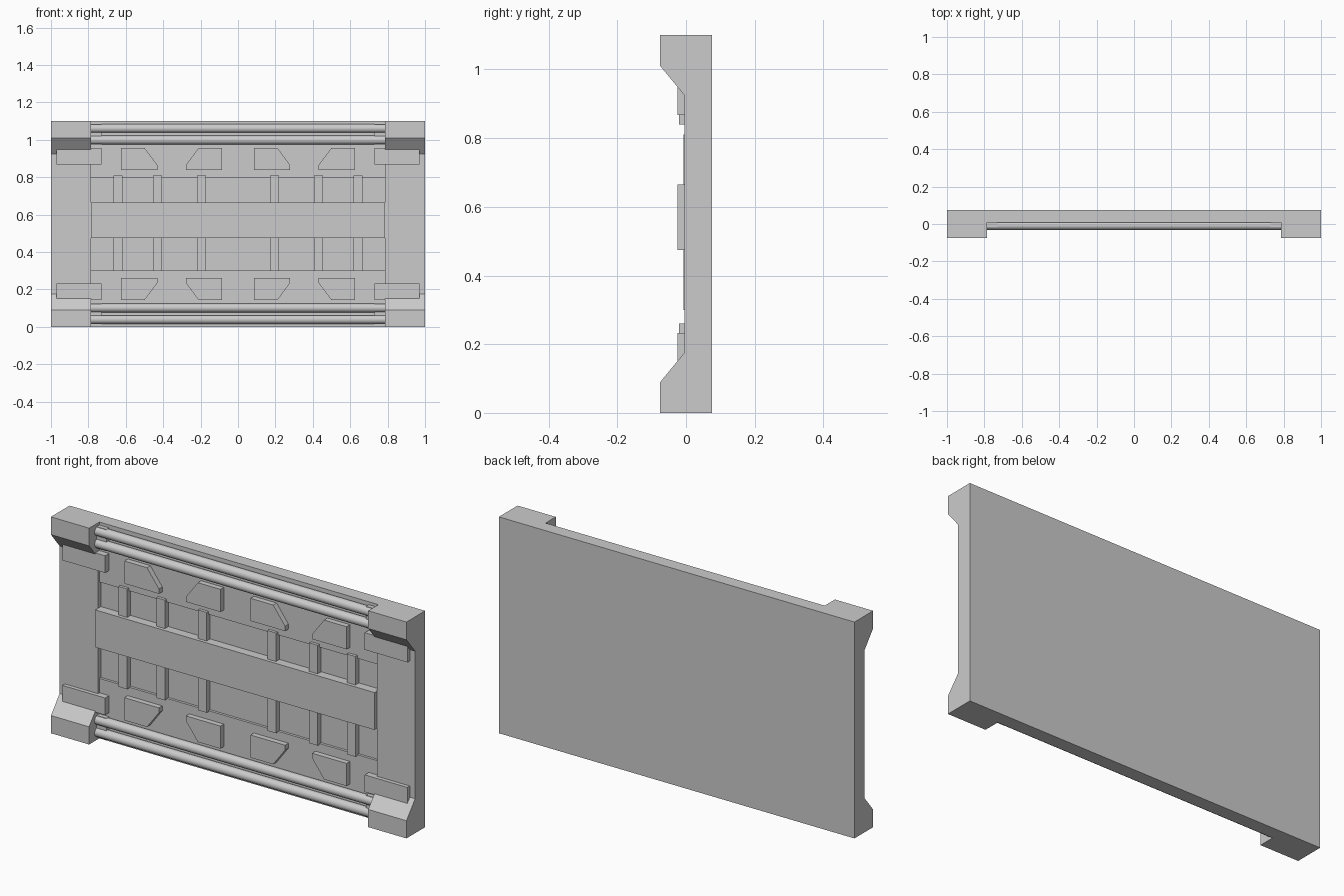
import bpy
import bmesh
from math import radians
from mathutils import Matrix, Vector

old = bpy.data.objects.get("Cube")
if old:
    bpy.data.objects.remove(old, do_unlink=True)

HEIGHT = 1.1
MID = HEIGHT / 2
INNER = 0.785     # half width of the central panel
BACK = 0.075
PANEL = 0.007     # front of the central panel
RECESS = 0.02     # front of the sunken field

grey = bpy.data.materials.new("plain grey")
grey.use_nodes = True
colour = (0.6, 0.6, 0.6, 1)
grey.diffuse_color = colour
grey.node_tree.nodes["Principled BSDF"].inputs["Base Color"].default_value = colour


def finish(name, bm):
    bmesh.ops.recalc_face_normals(bm, faces=bm.faces)
    mesh = bpy.data.meshes.new(name)
    bm.to_mesh(mesh)
    bm.free()
    mesh.materials.append(grey)
    obj = bpy.data.objects.new(name, mesh)
    bpy.context.collection.objects.link(obj)
    return obj


def prism(name, points, offset):
    """Extrude a flat outline along an offset."""
    bm = bmesh.new()
    face = bm.faces.new([bm.verts.new(p) for p in points])
    grown = bmesh.ops.extrude_face_region(bm, geom=[face])["geom"]
    verts = [v for v in grown if isinstance(v, bmesh.types.BMVert)]
    bmesh.ops.translate(bm, verts=verts, vec=Vector(offset))
    return finish(name, bm)


def box(name, x, y, z):
    corners = [(x[0], z[0]), (x[1], z[0]), (x[1], z[1]), (x[0], z[1])]
    return prism(name, [(a, y[0], c) for a, c in corners], (0, y[1] - y[0], 0))


def flip(z, upper):
    return z if upper else HEIGHT - z


# Back panel with a sunken field
box("back_panel", (-INNER, INNER), (RECESS, BACK), (0, HEIGHT))
for upper, row in ((True, "upper"), (False, "lower")):
    span = sorted(flip(z, upper) for z in (0.795, HEIGHT))
    box(row + "_panel", (-INNER, INNER), (PANEL, RECESS), span)

# Side posts with thickened, sloping ends
half = [(-0.005, 0.175), (-0.075, 0.09), (-0.075, 0)]
profile = [(BACK, 0), (BACK, HEIGHT)]
profile += [(y, HEIGHT - z) for y, z in reversed(half)] + half
for side, label in ((-1, "right"), (1, "left")):
    prism(label + "_post", [(side * INNER, y, z) for y, z in profile],
          (side * (1 - INNER), 0, 0))

# Wide horizontal bar
box("centre_bar", (-INNER, INNER), (-0.025, RECESS), (0.475, 0.665))

# Vertical strips behind the bar
for side, label in ((-1, "right"), (1, "left")):
    for x in (0.195, 0.43, 0.642):
        c = side * x
        box(label + "_strip", (c - 0.024, c + 0.024), (-0.008, RECESS), (0.3, 0.81))

for upper, row in ((True, "upper"), (False, "lower")):
    # Clipped plates, alternating in direction
    for centre, turn in ((-0.528, 1), (-0.182, -1), (0.182, 1), (0.528, -1)):
        outline = [(-0.097, 0.84), (0.097, 0.84), (0.097, 0.865),
                   (0.03, 0.955), (-0.097, 0.955)]
        prism(row + "_clipped_plate",
              [(centre + turn * x, -0.02, flip(z, upper)) for x, z in outline],
              (0, 0.02 + PANEL, 0))

    # Corner plates and tube brackets
    for side, label in ((-1, "right"), (1, "left")):
        x = sorted((side * 0.97, side * 0.73))
        z = sorted((flip(0.868, upper), flip(0.955, upper)))
        box(f"{row}_{label}_corner_plate", x, (-0.025, PANEL), z)
        x = sorted((side * INNER, side * 0.73))
        z = sorted((flip(0.975, upper), flip(1.085, upper)))
        box(f"{row}_{label}_tube_bracket", x, (-0.015, PANEL), z)

    # Long round tubes between the posts
    for z in (0.995, 1.057):
        bm = bmesh.new()
        turn = Matrix.Translation((0, -0.008, flip(z + 0.004, upper))) @ Matrix.Rotation(radians(90), 4, "Y")
        bmesh.ops.create_cone(bm, cap_ends=True, segments=24, radius1=0.023,
                              radius2=0.023, depth=2 * INNER, matrix=turn)
        tube = finish(row + "_tube", bm)
        bpy.ops.object.select_all(action="DESELECT")
        tube.select_set(True)
        bpy.context.view_layer.objects.active = tube
        bpy.ops.object.shade_smooth_by_angle(angle=radians(40))
